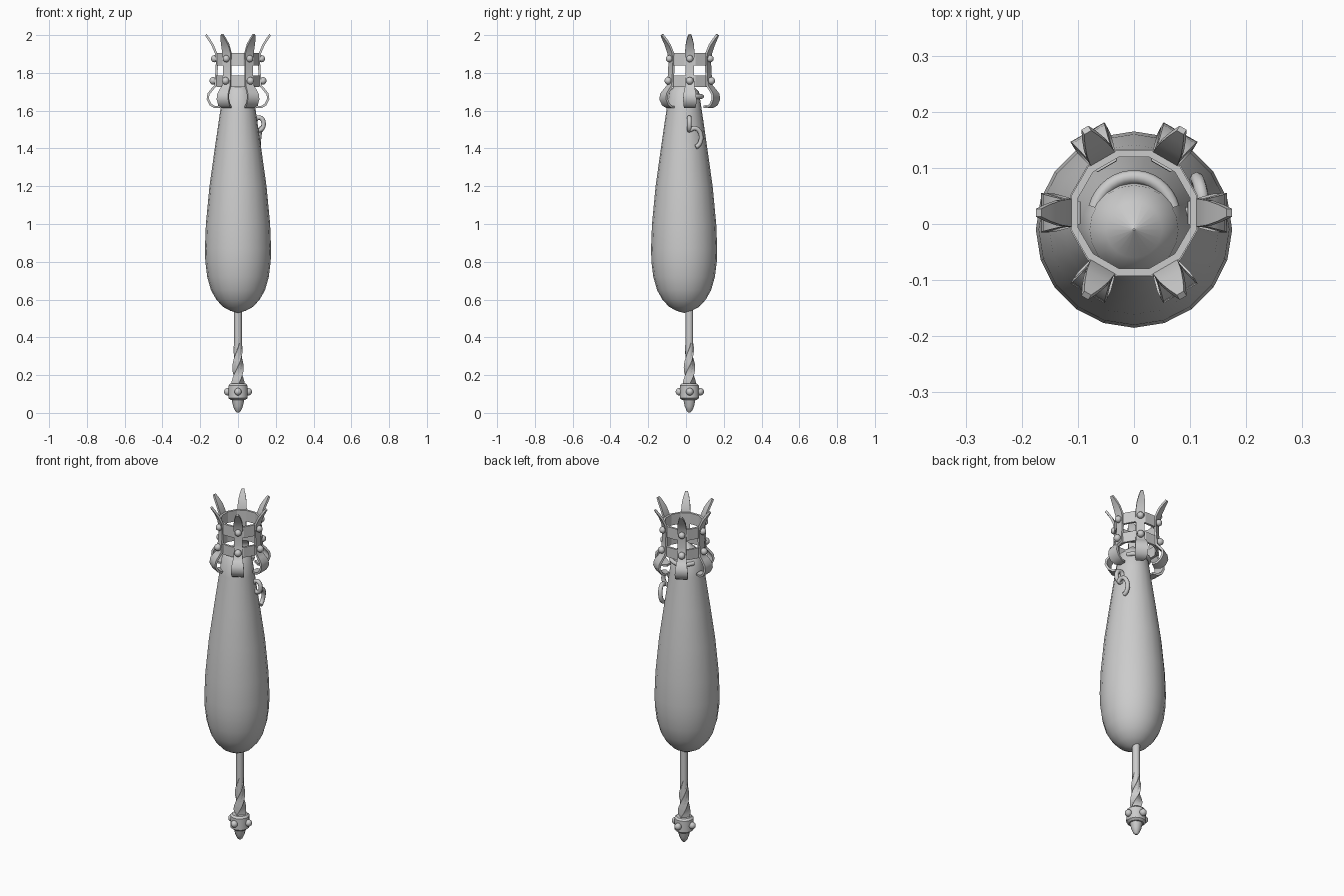
import bpy, bmesh, math
from mathutils import Vector, Matrix

if "Cube" in bpy.data.objects:
    bpy.data.objects.remove(bpy.data.objects["Cube"])

CY = 0.02    # axis of crown and handle
BY = -0.01   # axis of body


def finish(name, bm, smooth=None):
    bmesh.ops.recalc_face_normals(bm, faces=bm.faces)
    me = bpy.data.meshes.new(name)
    bm.to_mesh(me)
    bm.free()
    ob = bpy.data.objects.new(name, me)
    bpy.context.collection.objects.link(ob)
    if smooth:
        bpy.ops.object.select_all(action='DESELECT')
        ob.select_set(True)
        bpy.context.view_layer.objects.active = ob
        bpy.ops.object.shade_smooth_by_angle(angle=math.radians(smooth))
    return ob


def lathe(name, prof, n, y, offset=0.0, twist=0.0, closed=False, smooth=40):
    """Revolve (radius, z) points; closed joins last ring to first."""
    bm = bmesh.new()
    rings = []
    for i, (r, z) in enumerate(prof):
        rings.append([bm.verts.new((r * math.cos(offset + twist * i + k * math.tau / n),
                                    y + r * math.sin(offset + twist * i + k * math.tau / n), z))
                      for k in range(n)])
    pairs = list(zip(rings, rings[1:]))
    if closed:
        pairs.append((rings[-1], rings[0]))
    else:
        bm.faces.new(rings[0])
        bm.faces.new(rings[-1])
    for a, b in pairs:
        for k in range(n):
            bm.faces.new((a[k], a[(k + 1) % n], b[(k + 1) % n], b[k]))
    return finish(name, bm, smooth)


def stud(name, r, angle, z, size):
    bm = bmesh.new()
    loc = (r * math.cos(angle), CY + r * math.sin(angle), z)
    bmesh.ops.create_uvsphere(bm, u_segments=10, v_segments=7, radius=size,
                              matrix=Matrix.Translation(loc))
    return finish(name, bm, 60)


def link(name, center, u, v, a, b, tube, start=0, end=360):
    """Chain link: elliptical (possibly open) tube in the plane of u and v."""
    cu = bpy.data.curves.new(name, 'CURVE')
    cu.dimensions = '3D'
    cu.bevel_depth = tube
    cu.bevel_resolution = 2
    cu.use_fill_caps = True
    sp = cu.splines.new('POLY')
    full = end - start == 360
    n = 16
    sp.points.add(n - 1)
    for i in range(n):
        t = math.radians(start + (end - start) * i / (n if full else n - 1))
        p = Vector(center) + Vector(u) * a * math.cos(t) + Vector(v) * b * math.sin(t)
        sp.points[i].co = (*p, 1)
    sp.use_cyclic_u = full
    ob = bpy.data.objects.new(name, cu)
    bpy.context.collection.objects.link(ob)
    return ob


# Swollen body
lathe("body", [(0.003, 0.53), (0.04, 0.54), (0.08, 0.562), (0.115, 0.60), (0.143, 0.65),
               (0.163, 0.72), (0.173, 0.80), (0.175, 0.87), (0.170, 1.0), (0.151, 1.2),
               (0.123, 1.4), (0.094, 1.6), (0.079, 1.70), (0.05, 1.73), (0.002, 1.77)],
      20, BY, offset=math.pi / 2)

# Crown bands
for nm, z0, z1, r in (("upper_band", 1.84, 1.905, 0.116), ("lower_band", 1.725, 1.785, 0.118)):
    lathe(nm, [(r, z0), (r, z1), (r - 0.013, z1), (r - 0.013, z0)],
          12, CY, offset=math.pi / 12, closed=True, smooth=None)

# Crown prongs: (radius, z, half width), from lower curl to flared tip
prong = [(0.095, 1.615, 0.020), (0.125, 1.613, 0.029), (0.150, 1.628, 0.034),
         (0.166, 1.660, 0.035), (0.162, 1.690, 0.033), (0.143, 1.715, 0.028),
         (0.125, 1.735, 0.024), (0.120, 1.80, 0.023), (0.117, 1.86, 0.023),
         (0.123, 1.905, 0.025), (0.140, 1.945, 0.022), (0.159, 1.975, 0.015),
         (0.175, 1.998, 0.007)]
for k in range(6):
    ang = k * math.pi / 3
    rot = Matrix.Translation((0, CY, 0)) @ Matrix.Rotation(ang, 4, 'Z')
    bm = bmesh.new()
    rows = []
    for i, (r, z, w) in enumerate(prong):
        p0, p1 = prong[max(i - 1, 0)], prong[min(i + 1, len(prong) - 1)]
        t = Vector((p1[0] - p0[0], p1[1] - p0[1])).normalized()
        nx, nz = t.y * 0.012, -t.x * 0.012
        pts = [(r, -w, z), (r, w, z), (r - nx, w, z - nz), (r - nx, -w, z - nz)]
        rows.append([bm.verts.new(rot @ Vector(p)) for p in pts])
    for a, b in zip(rows, rows[1:]):
        for j in range(4):
            bm.faces.new((a[j], a[(j + 1) % 4], b[(j + 1) % 4], b[j]))
    bm.faces.new(rows[0])
    bm.faces.new(rows[-1])
    finish("crown_prong", bm, 40)
    stud("upper_stud", 0.125, ang, 1.875, 0.019)
    stud("lower_stud", 0.132, ang, 1.758, 0.020)

# Raised collar fragment behind the body neck
link("neck_collar", (0, 0.01, 1.675), (1, 0, 0), (0, 1, 0), 0.072, 0.074, 0.012, 15, 165)

# Broken chain on the right side
link("chain_link_upper", (0.112, 0.018, 1.53), (1, 0, 0), (0, 0, 1), 0.024, 0.034, 0.012)
link("chain_link_lower", (0.117, 0.045, 1.457), (-0.15, 0.99, 0), (0.1, 0.0, 1),
     0.036, 0.05, 0.012, -80, 130)

# Handle shaft, twisted grip, knob and tip
lathe("handle_shaft", [(0.021, 0.14), (0.021, 0.56)], 10, CY - 0.002)
lathe("twisted_grip", [(0.036 - 0.014 * i / 12, 0.15 + 0.22 * i / 12) for i in range(13)],
      4, CY - 0.002, twist=math.radians(17), smooth=50)
lathe("handle_knob", [(0.040, 0.068), (0.052, 0.078), (0.052, 0.145), (0.042, 0.155)], 12, CY - 0.002,
      offset=math.pi / 12)
for k in range(4):
    stud("knob_stud", 0.055, k * math.pi / 2, 0.112, 0.02)
lathe("handle_tip", [(0.006, 0.002), (0.016, 0.012), (0.026, 0.035), (0.034, 0.072)], 10, CY - 0.002)
